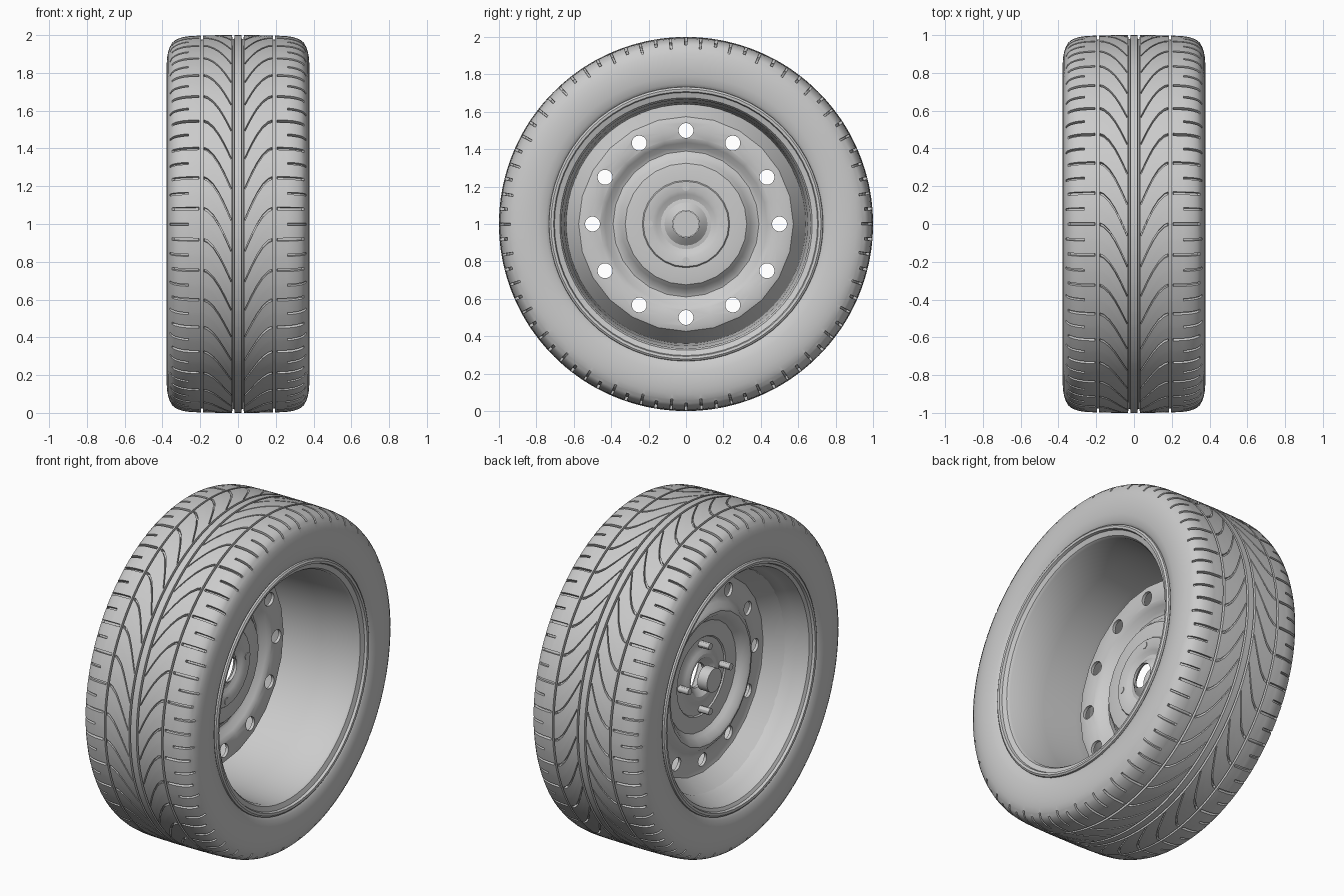
import bpy, bmesh, math
from math import sin, cos, pi

if "Cube" in bpy.data.objects:
    bpy.data.objects.remove(bpy.data.objects["Cube"])

def finish(name, bm, angle=30):
    bmesh.ops.recalc_face_normals(bm, faces=bm.faces[:])
    me = bpy.data.meshes.new(name)
    bm.to_mesh(me)
    bm.free()
    ob = bpy.data.objects.new(name, me)
    bpy.context.collection.objects.link(ob)
    smooth(ob, angle)
    return ob

def smooth(ob, angle=30):
    bpy.ops.object.select_all(action='DESELECT')
    ob.select_set(True)
    bpy.context.view_layer.objects.active = ob
    bpy.ops.object.shade_smooth_by_angle(angle=math.radians(angle))

def skin(bm, rings):
    # quads between closed rings, wrapping in both directions
    n, m = len(rings), len(rings[0])
    for i in range(n):
        a, b = rings[i], rings[(i + 1) % n]
        for j in range(m):
            k = (j + 1) % m
            bm.faces.new((a[j], a[k], b[k], b[j]))

def point(x, r, t):
    # the axle runs along x at z = 1; t = 0 faces the front and rises
    return (x, -r * cos(t), 1 + r * sin(t))

def revolve(name, profile, n, angle=30):
    bm = bmesh.new()
    skin(bm, [[bm.verts.new(point(x, r, 2 * pi * i / n)) for x, r in profile]
              for i in range(n)])
    return finish(name, bm, angle)

def rods(name, spots, radius, x0, x1, n=20):
    # cylinders along x at the given (y, z) spots
    bm = bmesh.new()
    for y, z in spots:
        ends = [[bm.verts.new((x, y + radius * cos(2 * pi * i / n), z + radius * sin(2 * pi * i / n)))
                 for i in range(n)] for x in (x0, x1)]
        bm.faces.new(ends[0])
        bm.faces.new(ends[1])
        for i in range(n):
            k = (i + 1) % n
            bm.faces.new((ends[0][i], ends[0][k], ends[1][k], ends[1][i]))
    return finish(name, bm)

def circle_spots(r, n):
    return [(r * cos(2 * pi * i / n), 1 + r * sin(2 * pi * i / n)) for i in range(n)]

# tyre: half section columns (x, radius, grooves)
# c = groove all round, m = main cross groove, s = short shoulder groove
HALF = [(0, 1, ''), (.019, 1, ''), (.020, 1, 'c'), (.030, 1, 'c'), (.031, 1, ''),
        (.036, 1, ''), (.037, 1, 'm'), (.055, 1, 'm'), (.075, 1, 'm'), (.10, 1, 'm'),
        (.13, .999, 'm'), (.16, .999, 'm'), (.178, .998, 'm'), (.179, .998, ''),
        (.185, .998, ''), (.186, .998, 'c'), (.196, .997, 'c'), (.197, .997, ''),
        (.207, .997, ''), (.208, .997, 'm'), (.24, .996, 'm'), (.262, .994, 'm'),
        (.263, .994, 'ms'), (.29, .99, 'ms'), (.315, .982, 'ms'), (.335, .972, 'ms'),
        (.35, .958, 's'), (.358, .942, 's'), (.361, .938, ''), (.37, .91, ''),
        (.376, .88, ''), (.378, .84, ''), (.375, .79, ''), (.365, .75, ''),
        (.35, .725, ''), (.30, .70, '')]
COLS = [(-x, r, g) for x, r, g in reversed(HALF[1:])] + HALF
# rows in one tread pitch (fraction, which groove)
ROWS = [(0, ''), (.008, 'm'), (.082, 'm'), (.09, ''), (.30, ''), (.50, ''),
        (.508, 's'), (.567, 's'), (.575, ''), (.80, '')]
PITCHES, DEPTH = 38, .02

def sweep(x):
    # cross grooves curve upward away from the centre rib
    s = min(max((abs(x) - .03) / .16, 0), 1)
    return .24 * sin(s * pi / 2)

bm = bmesh.new()
rings = []
for p in range(PITCHES):
    for f, row in ROWS:
        t = 2 * pi * (p + f) / PITCHES
        rings.append([bm.verts.new(point(
            x, r - (DEPTH if 'c' in g or (row and row in g) else 0), t + sweep(x)))
            for x, r, g in COLS])
skin(bm, rings)
finish('tyre', bm, 35)

# rim barrel with a lip at both sides
revolve('rim', [(.345, .735), (.365, .732), (.372, .722), (.370, .708), (.355, .703),
                (.345, .675), (.33, .665), (.10, .65), (-.12, .64), (-.20, .637),
                (-.235, .642), (-.27, .66), (-.31, .675), (-.345, .685), (-.355, .703),
                (-.370, .708), (-.372, .722), (-.365, .732), (-.345, .735),
                (-.33, .705), (-.20, .68), (.20, .69), (.33, .705)], 64)

# pressed wheel disc, with a raised ring and a flared edge
FACE = [(-.075, .072), (-.085, .085), (-.112, .115), (-.115, .135), (-.105, .16),
        (-.095, .18), (-.095, .228), (-.103, .234), (-.103, .29), (-.108, .325),
        (-.128, .345), (-.155, .37), (-.162, .39), (-.155, .41), (-.13, .435),
        (-.115, .46), (-.11, .50), (-.108, .55), (-.115, .574), (-.16, .605), (-.215, .642)]
disc = revolve('wheel_disc', FACE + [(x + .018, r) for x, r in reversed(FACE)], 24)

# vent holes
cutter = rods('vent_cutter', circle_spots(.5, 12), .04, -.3, .1)
cutter.hide_render = True
mod = disc.modifiers.new('vents', 'BOOLEAN')
mod.object = cutter
mod.solver = 'EXACT'
bpy.context.view_layer.objects.active = disc
bpy.ops.object.modifier_apply(modifier=mod.name)
bpy.data.objects.remove(cutter)
smooth(disc)

# wheel bolts and hub cap
rods('wheel_bolts', circle_spots(.197, 4), .02, -.165, -.074, 12)
rods('hub_cap', [(0, 1)], .07, -.19, -.125, 32)
